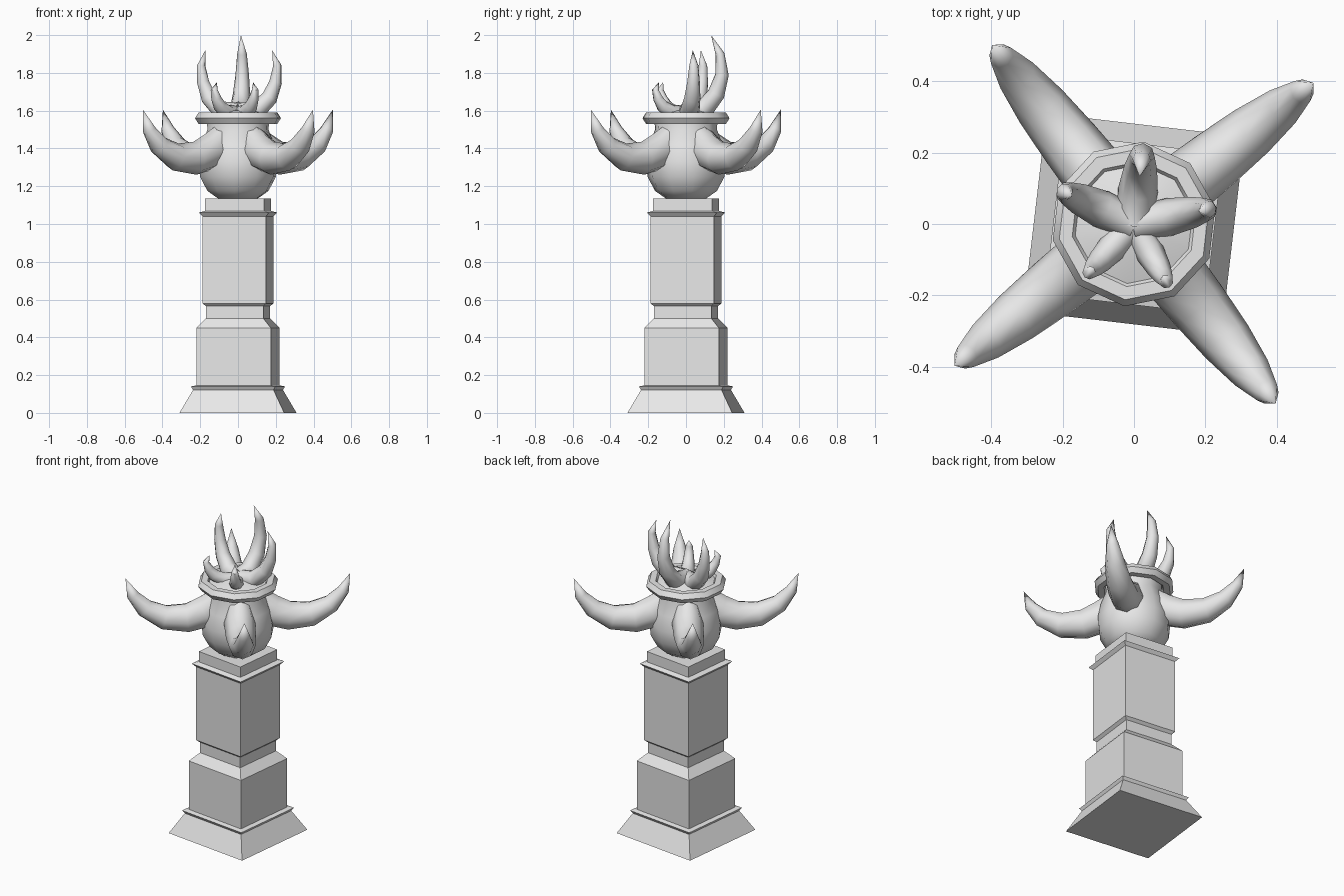
import bpy, bmesh, math
from mathutils import Vector

if "Cube" in bpy.data.objects:
    bpy.data.objects.remove(bpy.data.objects["Cube"], do_unlink=True)

TURN = math.radians(-6.7)  # the whole piece is turned slightly about z

stone = bpy.data.materials.new("grey stone")
stone.use_nodes = True
stone.diffuse_color = (0.8, 0.8, 0.8, 1)
stone.node_tree.nodes["Principled BSDF"].inputs["Base Color"].default_value = (0.8, 0.8, 0.8, 1)


def finish(name, bm, smooth_angle=0):
    bmesh.ops.recalc_face_normals(bm, faces=bm.faces)
    mesh = bpy.data.meshes.new(name)
    bm.to_mesh(mesh)
    bm.free()
    mesh.materials.append(stone)
    if smooth_angle:
        for p in mesh.polygons:
            p.use_smooth = True
        mesh.set_sharp_from_angle(angle=math.radians(smooth_angle))
    obj = bpy.data.objects.new(name, mesh)
    bpy.context.collection.objects.link(obj)
    return obj


def bridge(bm, rings, closed=False):
    """Join rings of vertices with quads; cap the ends unless closed."""
    n = len(rings[0])
    pairs = list(zip(rings, rings[1:]))
    if closed:
        pairs.append((rings[-1], rings[0]))
    for a, b in pairs:
        for i in range(n):
            j = (i + 1) % n
            bm.faces.new((a[i], a[j], b[j], b[i]))
    if not closed:
        bm.faces.new(rings[0])
        bm.faces.new(rings[-1])


def turned(name, profile, sides, start, smooth_angle=0, closed=False):
    """Revolve (radius, z) points around the z axis."""
    bm = bmesh.new()
    angles = [start + math.tau * i / sides for i in range(sides)]
    rings = [[bm.verts.new((r * math.cos(a), r * math.sin(a), z)) for a in angles]
             for r, z in profile]
    bridge(bm, rings, closed)
    return finish(name, bm, smooth_angle)


def horn(name, path, angle, sides=8):
    """Sweep a tapering oval along (r, z, thickness, width) points."""
    bm = bmesh.new()
    out = Vector((math.cos(angle), math.sin(angle), 0))
    side = Vector((-out.y, out.x, 0))
    up = Vector((0, 0, 1))
    pts = [out * p[0] + up * p[1] for p in path]
    rings = []
    for i, (p, (r, z, thick, wide)) in enumerate(zip(pts, path)):
        along = (pts[min(i + 1, len(pts) - 1)] - pts[max(i - 1, 0)]).normalized()
        normal = along.cross(side)
        ring = []
        for k in range(sides):
            t = math.tau * k / sides
            ring.append(bm.verts.new(p + normal * thick * math.cos(t) + side * wide * math.sin(t)))
        rings.append(ring)
    bridge(bm, rings)
    bmesh.ops.remove_doubles(bm, verts=rings[-1], dist=0.005)
    return finish(name, bm, 50)


# Square pedestal: half widths and heights of its mouldings
mouldings = [(0.31, 0), (0.238, 0.122), (0.25, 0.14), (0.22, 0.146), (0.22, 0.45),
             (0.17, 0.5), (0.17, 0.565), (0.188, 0.58), (0.188, 1.04),
             (0.207, 1.06), (0.175, 1.07), (0.175, 1.135)]
turned("pedestal", [(h / 0.785, z) for h, z in mouldings], 4, math.pi / 4 + TURN)

# Round body sitting on the pedestal
turned("body", [(0.1, 1.13), (0.165, 1.175), (0.205, 1.25), (0.213, 1.33), (0.195, 1.42),
                (0.165, 1.5), (0.17, 1.575), (0.09, 1.6), (0.01, 1.61)],
       10, math.pi / 2 + TURN, 50)

# Ring around the top of the body
tube = [(0.195 + 0.037 * math.cos(math.tau * k / 6), 1.56 + 0.034 * math.sin(math.tau * k / 6))
        for k in range(6)]
turned("crown_ring", tube, 10, math.pi / 2 + TURN, 50, closed=True)

# Four large horns sweeping out over the corners
big = [(0.05, 1.53, 0.06, 0.055), (0.1, 1.46, 0.08, 0.075), (0.18, 1.385, 0.1, 0.09),
       (0.29, 1.348, 0.088, 0.085), (0.42, 1.355, 0.074, 0.075), (0.53, 1.415, 0.055, 0.058),
       (0.6, 1.5, 0.035, 0.036), (0.64, 1.605, 0.001, 0.001)]
for i, where in enumerate(("back_left", "back_right", "front_right", "front_left")):
    horn("large_horn_" + where, big, TURN + math.pi / 4 + i * math.pi / 2)

# Five crown horns: name, height, outermost radius, tip radius, girth
crown = [("back", 0.42, 0.192, 0.135, 1), ("right", 0.34, 0.203, 0.19, 0.95),
         ("front_right", 0.17, 0.17, 0.165, 0.75), ("front_left", 0.17, 0.17, 0.165, 0.75),
         ("left", 0.34, 0.203, 0.185, 0.95)]
for i, (where, height, reach, tip, girth) in enumerate(crown):
    steps = [(0, 0.03, 0.055, 0.05), (0.5 * reach, 0.06, 0.055, 0.056),
             (0.84 * reach, 0.26, 0.046, 0.046), (reach, 0.5, 0.036, 0.036),
             (0.5 * (reach + tip) + 0.018, 0.76, 0.024, 0.026), (tip, 1, 0.001, 0.001)]
    path = [(r, 1.58 + height * f, t * girth, w * girth) for r, f, t, w in steps]
    horn("crown_horn_" + where, path, math.pi / 2 + TURN + i * math.tau / 5)
